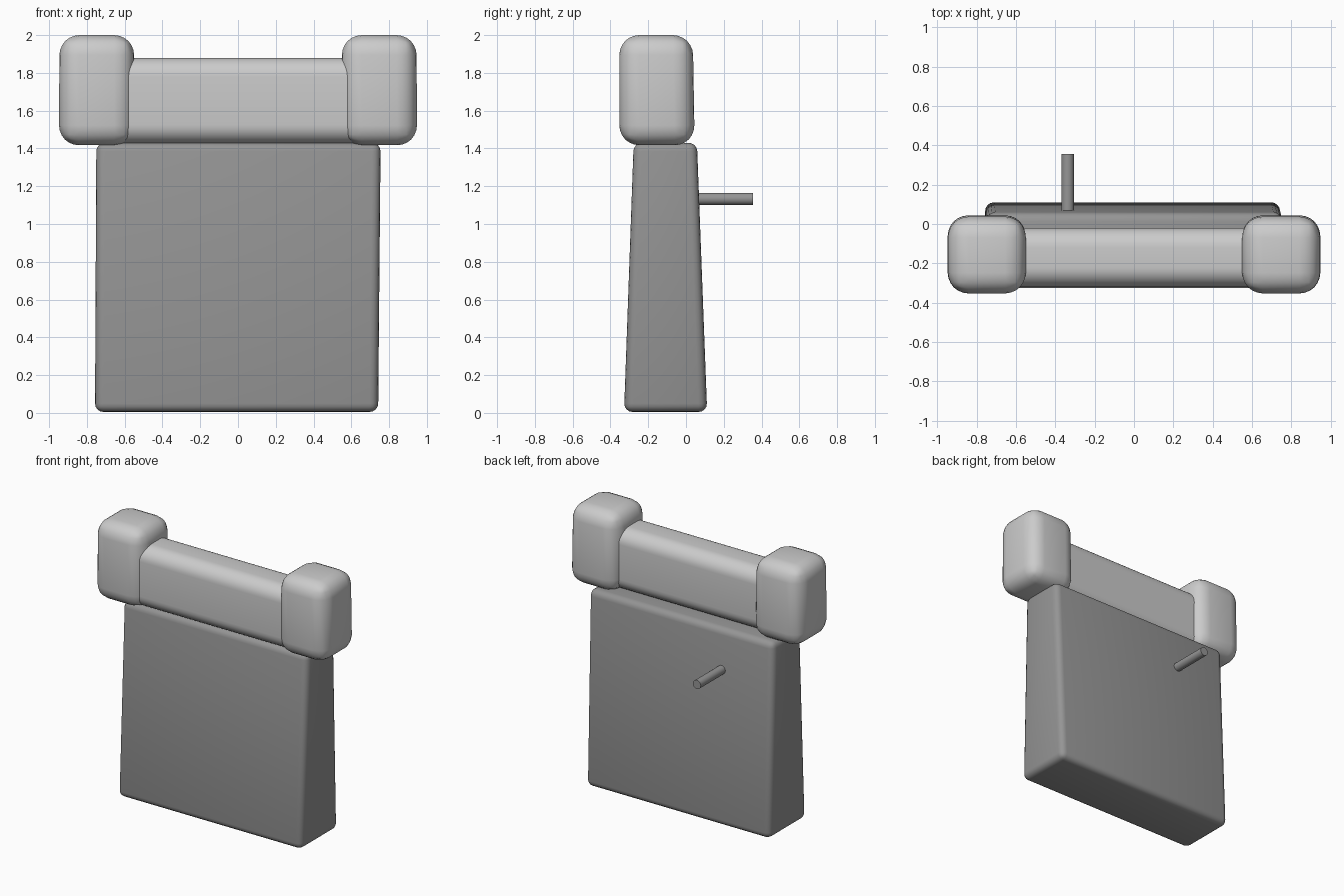
import bpy, bmesh, math

if "Cube" in bpy.data.objects:
    bpy.data.objects.remove(bpy.data.objects["Cube"])


def grey(name, value):
    mat = bpy.data.materials.new(name)
    mat.diffuse_color = (value, value, value, 1)
    mat.use_nodes = True
    mat.node_tree.nodes["Principled BSDF"].inputs["Base Color"].default_value = mat.diffuse_color
    return mat


DARK = grey("dark_grey", 0.3)
MID = grey("mid_grey", 0.58)


def finish(bm, name, mat):
    bmesh.ops.recalc_face_normals(bm, faces=bm.faces)
    mesh = bpy.data.meshes.new(name)
    bm.to_mesh(mesh)
    bm.free()
    mesh.materials.append(mat)
    obj = bpy.data.objects.new(name, mesh)
    bpy.context.collection.objects.link(obj)
    bpy.ops.object.select_all(action='DESELECT')
    obj.select_set(True)
    bpy.context.view_layer.objects.active = obj
    bpy.ops.object.shade_smooth_by_angle(angle=math.radians(35))
    return obj


def rounded_block(name, mat, bottom, top, radius, segments, along_x=False):
    """Tapered box from (x0, x1, y0, y1, z) at each end, with rounded edges."""
    bm = bmesh.new()
    rings = []
    for x0, x1, y0, y1, z in (bottom, top):
        rings.append([bm.verts.new((x, y, z))
                      for x, y in ((x0, y0), (x1, y0), (x1, y1), (x0, y1))])
    low, high = rings
    bm.faces.new(low)
    bm.faces.new(high)
    for i in range(4):
        j = (i + 1) % 4
        bm.faces.new((low[i], low[j], high[j], high[i]))
    edges = [e for e in bm.edges
             if not along_x or abs(e.verts[0].co.x - e.verts[1].co.x) > 0.5]
    bmesh.ops.bevel(bm, geom=edges, offset=radius, offset_type='OFFSET',
                    segments=segments, profile=0.5, affect='EDGES')
    return finish(bm, name, mat)


# Tapered main slab
rounded_block("main_slab", DARK, (-0.757, 0.742, -0.328, 0.112, 0.005),
              (-0.75, 0.755, -0.277, 0.058, 1.43), 0.045, 4)

# Rounded bar across the top
rounded_block("cross_bar", MID, (-0.7, 0.7, -0.32, -0.02, 1.425),
              (-0.7, 0.7, -0.32, -0.02, 1.88), 0.1, 8, along_x=True)

# Soft end blocks, mirrored left and right
for name, side in (("left_end_block", -1), ("right_end_block", 1)):
    xs_low = sorted((side * 0.55, side * 0.948))
    xs_high = sorted((side * 0.55, side * 0.945))
    rounded_block(name, MID, (*xs_low, -0.353, 0.046, 1.417),
                  (*xs_high, -0.353, 0.036, 2.0), 0.105, 6)

# Peg sticking out of the back
bm = bmesh.new()
bmesh.ops.create_cone(bm, cap_ends=True, segments=24, radius1=0.032,
                      radius2=0.032, depth=0.3)
peg = finish(bm, "back_peg", DARK)
peg.rotation_euler.x = math.radians(90)
peg.location = (-0.337, 0.205, 1.133)
